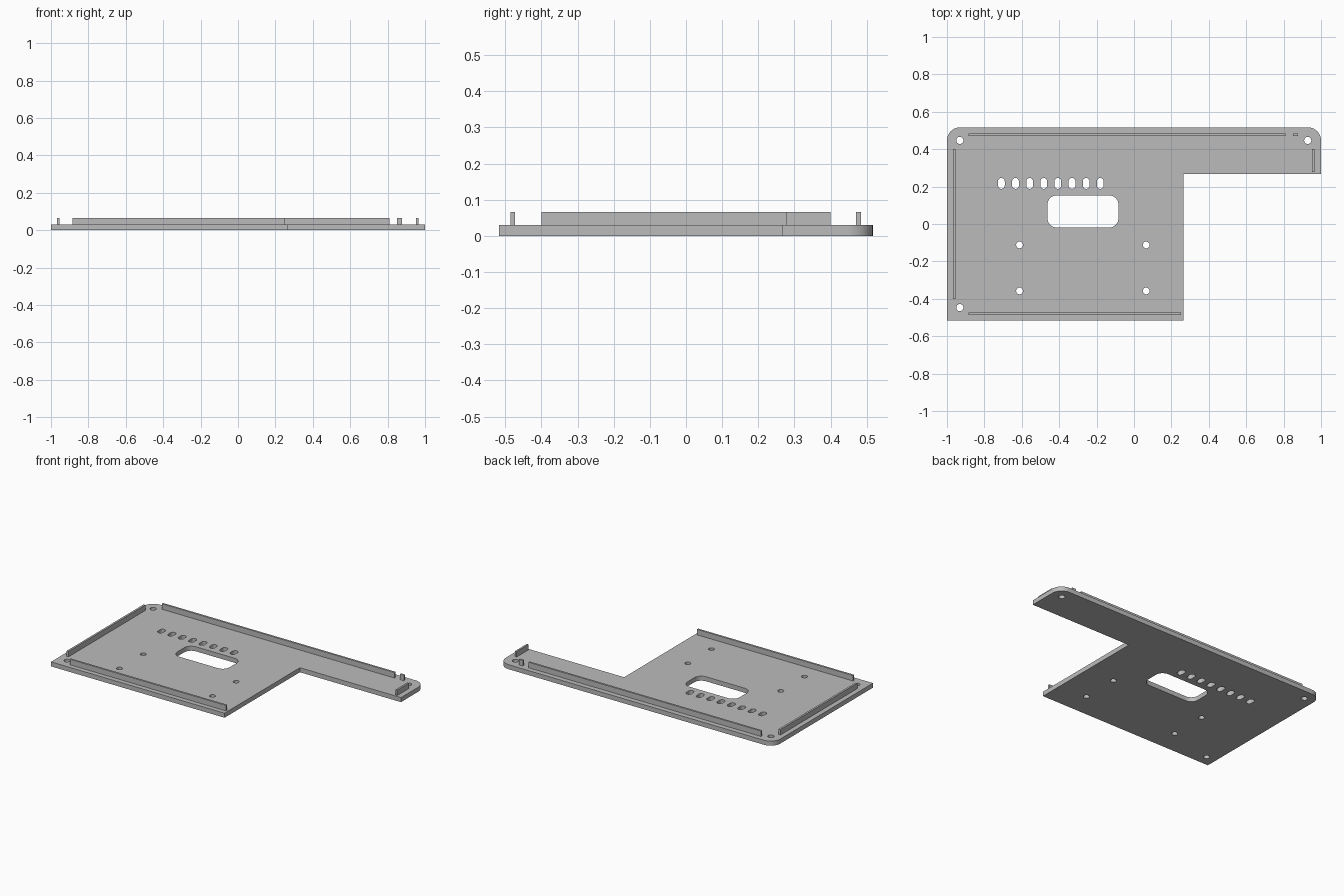
import bpy, bmesh, math

default = bpy.data.objects.get("Cube")
if default:
    bpy.data.objects.remove(default, do_unlink=True)

PLATE_H, RAIL_TOP = 0.03, 0.066

grey = bpy.data.materials.new("plain_grey")
grey.use_nodes = True
colour = (0.5, 0.5, 0.5, 1)
grey.diffuse_color = colour
grey.node_tree.nodes["Principled BSDF"].inputs["Base Color"].default_value = colour


def rounded(corners, steps=10):
    """Counter-clockwise outline; each corner is x, y, radius (right angles only)."""
    pts = []
    for i, (x, y, r) in enumerate(corners):
        if r == 0:
            pts.append((x, y))
            continue
        px, py, _ = corners[i - 1]
        a = math.atan2(y - py, x - px)
        cx = x - r * math.cos(a) - r * math.sin(a)
        cy = y - r * math.sin(a) + r * math.cos(a)
        for k in range(steps + 1):
            t = a - math.pi / 2 + k / steps * math.pi / 2
            pts.append((cx + r * math.cos(t), cy + r * math.sin(t)))
    return pts


def slot(cx, cy, hx, hy, r):
    return rounded([(cx - hx, cy - hy, r), (cx + hx, cy - hy, r),
                    (cx + hx, cy + hy, r), (cx - hx, cy + hy, r)], 8)


def circle(cx, cy, r, n=32):
    return [(cx + r * math.cos(k * math.tau / n), cy + r * math.sin(k * math.tau / n))
            for k in range(n)]


def add_object(name, bm):
    bmesh.ops.remove_doubles(bm, verts=bm.verts, dist=1e-5)
    bmesh.ops.recalc_face_normals(bm, faces=bm.faces)
    mesh = bpy.data.meshes.new(name)
    bm.to_mesh(mesh)
    bm.free()
    mesh.materials.clear()
    mesh.materials.append(grey)
    obj = bpy.data.objects.new(name, mesh)
    bpy.context.collection.objects.link(obj)
    return obj


# L-shaped base plate with rounded back corners
loops = [rounded([(-1, -0.517, 0), (0.264, -0.517, 0), (0.264, 0.267, 0),
                  (1, 0.267, 0), (1, 0.517, 0.07), (-1, 0.517, 0.07)])]

# Corner screw holes and board mounting holes
loops += [circle(x, y, 0.019) for x, y in ((-0.931, 0.447), (0.929, 0.447), (-0.931, -0.447))]
loops += [circle(x, y, 0.018) for x in (-0.612, 0.065) for y in (-0.112, -0.358)]

# Row of vent slots and the large window
loops += [slot(-0.709 + i * 0.0755, 0.217, 0.018, 0.029, 0.0179) for i in range(8)]
loops.append(slot(-0.273, 0.067, 0.19, 0.086, 0.05))

curve = bpy.data.curves.new("plate_outline", 'CURVE')
curve.dimensions = '2D'
curve.fill_mode = 'BOTH'
curve.extrude = PLATE_H / 2
for pts in loops:
    spline = curve.splines.new('POLY')
    spline.points.add(len(pts) - 1)
    for p, (x, y) in zip(spline.points, pts):
        p.co = (x, y, 0, 1)
    spline.use_cyclic_u = True
outline = bpy.data.objects.new("plate_outline", curve)
bpy.context.collection.objects.link(outline)
bpy.context.view_layer.update()
evaluated = outline.evaluated_get(bpy.context.evaluated_depsgraph_get())
bm = bmesh.new()
bm.from_mesh(evaluated.to_mesh())
evaluated.to_mesh_clear()
bpy.data.objects.remove(outline, do_unlink=True)
bmesh.ops.translate(bm, verts=bm.verts, vec=(0, 0, PLATE_H / 2))
for f in bm.faces:
    f.material_index = 0
plate = add_object("base_plate", bm)
bpy.ops.object.select_all(action='DESELECT')
plate.select_set(True)
bpy.context.view_layer.objects.active = plate
bpy.ops.object.shade_smooth_by_angle(angle=math.radians(30))

# Thin upright locating rails: x range, y range
rails = {
    "back_rail": (-0.885, 0.81, 0.471, 0.484),
    "back_rail_stub": (0.85, 0.878, 0.471, 0.484),
    "front_rail": (-0.885, 0.252, -0.486, -0.473),
    "right_rail": (-0.968, -0.955, -0.4, 0.4),
    "left_rail": (0.953, 0.965, 0.278, 0.4),
}
for name, (x0, x1, y0, y1) in rails.items():
    bm = bmesh.new()
    bmesh.ops.create_cube(bm, size=1)
    bmesh.ops.scale(bm, verts=bm.verts, vec=(x1 - x0, y1 - y0, RAIL_TOP - PLATE_H))
    bmesh.ops.translate(bm, verts=bm.verts,
                        vec=((x0 + x1) / 2, (y0 + y1) / 2, (RAIL_TOP + PLATE_H) / 2))
    add_object(name, bm)
